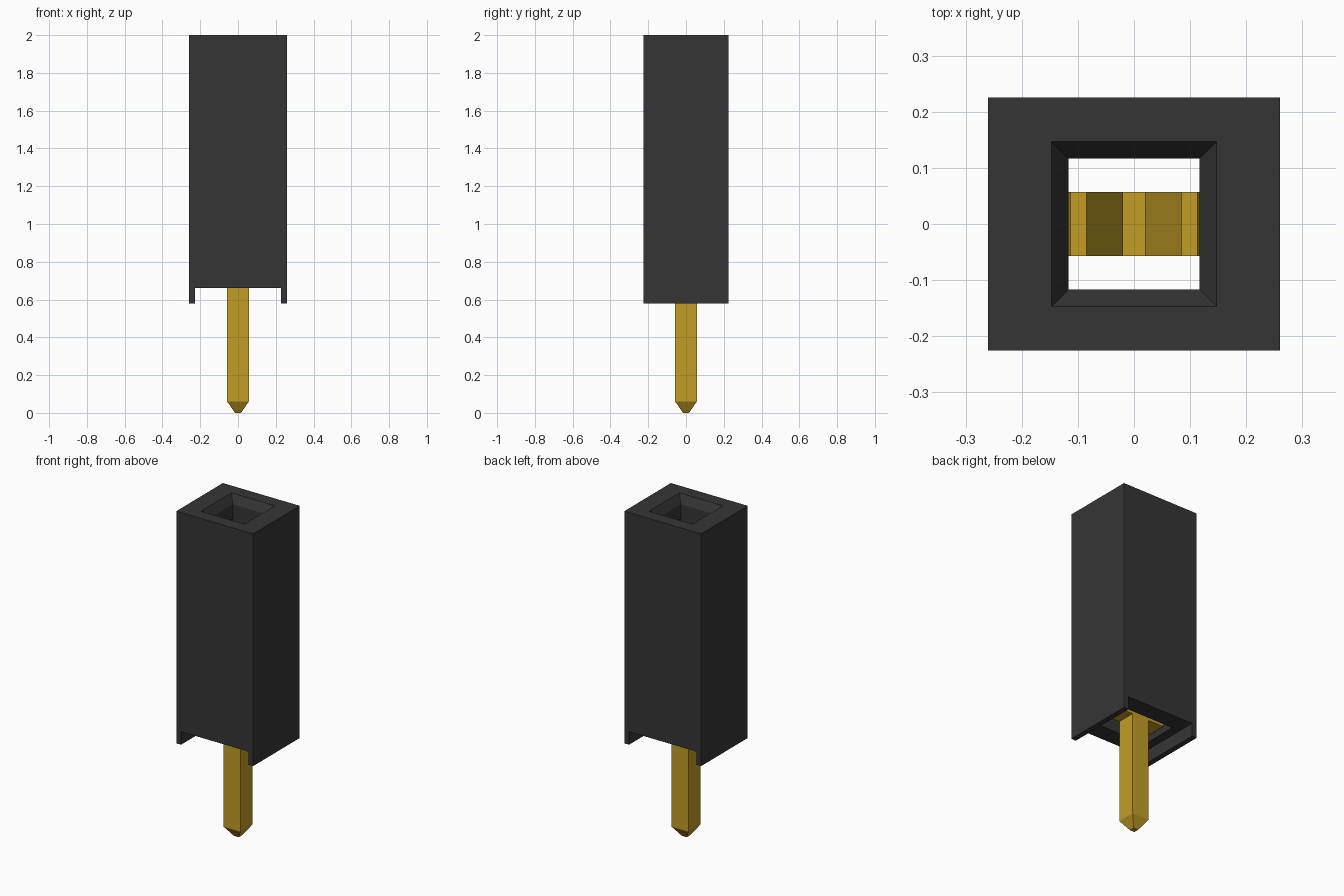
import bpy
import bmesh

cube = bpy.data.objects.get("Cube")
if cube:
    bpy.data.objects.remove(cube, do_unlink=True)


def make_material(name, rgb):
    mat = bpy.data.materials.new(name)
    mat.use_nodes = True
    colour = (*rgb, 1.0)
    mat.diffuse_color = colour
    mat.node_tree.nodes["Principled BSDF"].inputs["Base Color"].default_value = colour
    return mat


black = make_material("black plastic", (0.036, 0.036, 0.036))
gold = make_material("gold metal", (0.54, 0.34, 0.018))


def add_object(name, bm, mat):
    bmesh.ops.recalc_face_normals(bm, faces=bm.faces)
    mesh = bpy.data.meshes.new(name)
    bm.to_mesh(mesh)
    bm.free()
    mesh.materials.append(mat)
    obj = bpy.data.objects.new(name, mesh)
    bpy.context.scene.collection.objects.link(obj)
    return obj


def loft(name, sections, mat):
    """Closed stack of centred rectangles given as (half x, half y, z)."""
    bm = bmesh.new()
    loops = [[bm.verts.new((sx * hx, sy * hy, z))
              for sx, sy in ((-1, -1), (1, -1), (1, 1), (-1, 1))]
             for hx, hy, z in sections]
    bm.faces.new(loops[0])
    bm.faces.new(loops[-1])
    for low, high in zip(loops, loops[1:]):
        for i in range(4):
            j = (i + 1) % 4
            bm.faces.new((low[i], low[j], high[j], high[i]))
    return add_object(name, bm, mat)


def extrude_outline(name, outline, half_depth, mat):
    """Extrude an x-z outline along y."""
    bm = bmesh.new()
    face = bm.faces.new([bm.verts.new((x, -half_depth, z)) for x, z in outline])
    moved = bmesh.ops.extrude_face_region(bm, geom=[face])["geom"]
    verts = [v for v in moved if isinstance(v, bmesh.types.BMVert)]
    bmesh.ops.translate(bm, verts=verts, vec=(0, 2 * half_depth, 0))
    return add_object(name, bm, mat)


def cut(obj, cutter):
    cutter.hide_render = True
    mod = obj.modifiers.new("cut", "BOOLEAN")
    mod.operation = "DIFFERENCE"
    mod.solver = "EXACT"
    mod.object = cutter
    bpy.context.view_layer.objects.active = obj
    bpy.ops.object.modifier_apply(modifier=mod.name)
    bpy.data.objects.remove(cutter, do_unlink=True)


# Housing with a bottom channel, a wide cavity and a chamfered entry
housing = loft("housing", [(0.26, 0.225, 0.58), (0.26, 0.225, 2.0)], black)
cut(housing, loft("channel_cutter", [(0.228, 0.3, 0.5), (0.228, 0.3, 0.66)], black))
cut(housing, loft("socket_cutter", [
    (0.175, 0.117, 0.6), (0.175, 0.117, 1.86), (0.117, 0.117, 1.86),
    (0.117, 0.117, 1.95), (0.147, 0.147, 2.0), (0.147, 0.147, 2.1)], black))

# Square pin with a tapered tip
loft("pin", [(0.016, 0.016, 0.0), (0.057, 0.057, 0.06), (0.057, 0.057, 0.69)], gold)

# Forked spring contact: half outline mirrored across x
inner = [(0.13, 0.72), (0.13, 0.95), (0.02, 1.5), (0.02, 1.54), (0.085, 1.74)]
outer = [(0.113, 1.74), (0.05, 1.52), (0.162, 0.96), (0.162, 0.69)]
half = inner + outer
outline = half + [(-x, z) for x, z in reversed(half)]
extrude_outline("spring_contact", outline, 0.057, gold)
